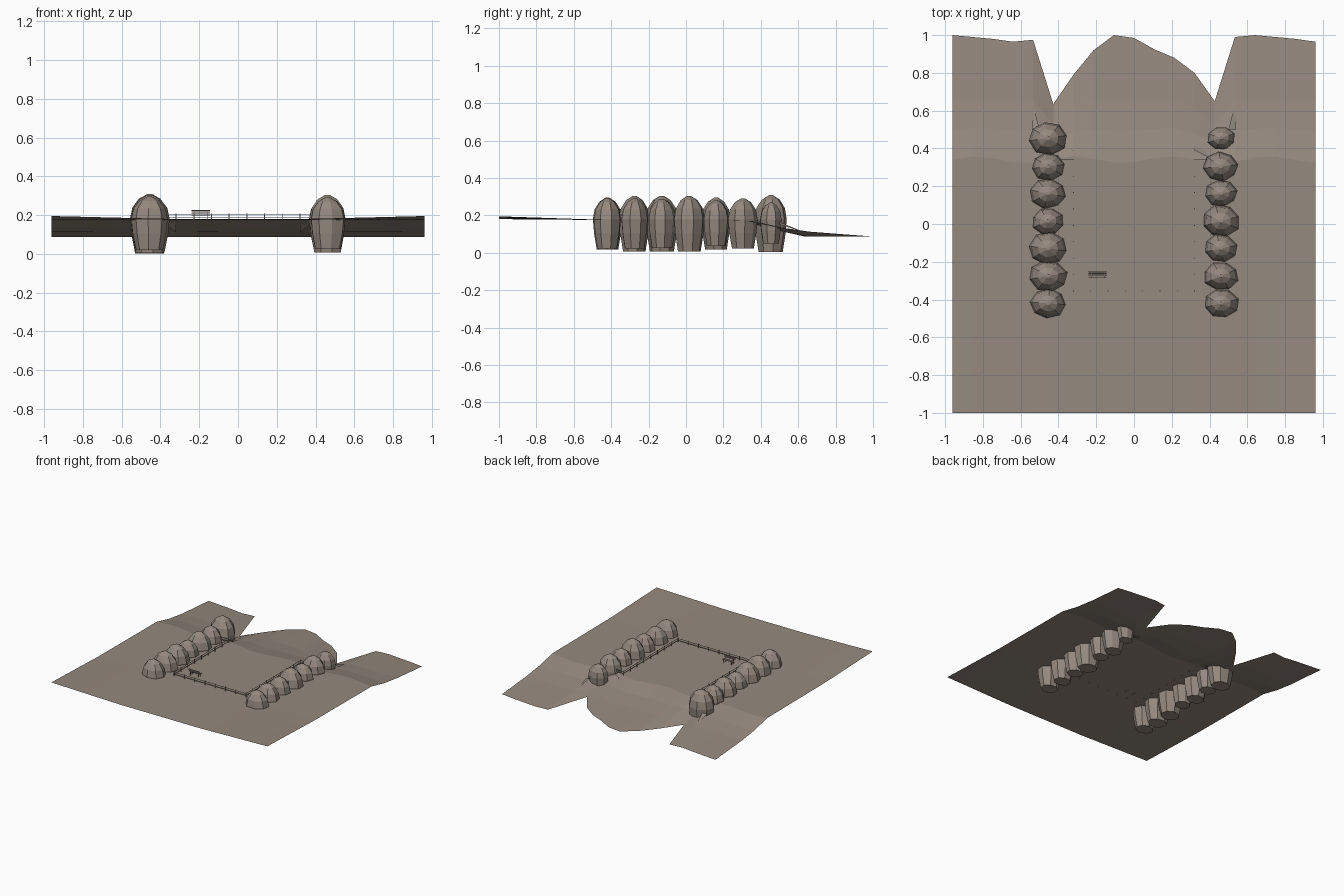
import bpy, bmesh, math, random
from mathutils import Vector

if "Cube" in bpy.data.objects:
    bpy.data.objects.remove(bpy.data.objects["Cube"])
random.seed(4)

def material(name, c):
    m = bpy.data.materials.new(name)
    m.diffuse_color = (*c, 1)
    m.use_nodes = True
    m.node_tree.nodes["Principled BSDF"].inputs["Base Color"].default_value = m.diffuse_color
    return m

STONE = material("warm grey", (0.30, 0.25, 0.21))

def finish(name, bm, mat=STONE):
    me = bpy.data.meshes.new(name)
    bm.to_mesh(me)
    bm.free()
    me.materials.append(mat)
    ob = bpy.data.objects.new(name, me)
    bpy.context.collection.objects.link(ob)
    return ob

def add_box(bm, a, b):
    r = bmesh.ops.create_cube(bm, size=1)
    for v in r["verts"]:
        v.co = Vector([(a[i] + b[i]) / 2 + v.co[i] * (b[i] - a[i]) for i in range(3)])

# Terrain sheet: raised plain, bank falling to the lower back, ragged back edge
EDGE = [1.0, .99, .98, .965, .975, .635, .79, .92, 1.0, .985,
        .925, .88, .80, .65, .99, 1.0, .99, .98, .965]
bm = bmesh.new()
cols = []
for i, back in enumerate(EDGE):
    x = (i - 9) * 0.9615 / 9
    out = max(0, abs(x) - 0.35) / 0.61
    brink = 0.34 + 0.018 * math.sin(i * 1.3)
    foot = min(0.66, brink + (back - brink) * 0.6)
    pts = [(-1, .180 + .015 * out), (-.4, .175), (brink, .171),
           ((brink + foot) / 2, .135), (foot, .113), (back, .087)]
    cols.append([bm.verts.new((x, y, z)) for y, z in pts])
for a, b in zip(cols, cols[1:]):
    for j in range(len(a) - 1):
        bm.faces.new((a[j], b[j], b[j + 1], a[j + 1]))
finish("terrain", bm)

# Steep bank flaps beside the ends of the tree rows
bm = bmesh.new()
for s in (-1, 1):
    for tri in (((.40, .35, .171), (.32, .47, .112), (.32, .39, .172)),
                ((.50, .50, .165), (.54, .50, .150), (.53, .62, .115))):
        f = bm.faces.new([bm.verts.new((s * x, y, z)) for x, y, z in tri])
        f.normal_update()
        if f.normal.z < 0:
            f.normal_flip()
finish("bank_flaps", bm)

# Rounded low-poly trees: (x, y, radius)
YS = [.455, .305, .162, .015, -.13, -.275, -.42]
ROWS = {-.455: [.105, .088, .095, .085, .102, .102, .095],
        .461: [.075, .092, .084, .102, .090, .092, .092]}
PROFILE = [(-1.6, .74), (-.7, .92), (.1, 1.0), (.65, .88), (1.08, .55), (1.31, .12)]
for x0, radii in ROWS.items():
    for k, (y0, r) in enumerate(zip(YS, radii)):
        bm = bmesh.new()
        turn, rings = random.uniform(0, .7), []
        wob = [random.uniform(.94, 1.05) for _ in range(8)]
        for h, w in PROFILE:
            ring = []
            for n in range(8):
                t = turn + n * math.pi / 4
                q = r * w * wob[n]
                ring.append(bm.verts.new((x0 + q * math.cos(t), y0 + .84 * q * math.sin(t),
                                          max(0, .171 + h * r))))
            rings.append(ring)
        for a, b in zip(rings, rings[1:]):
            for n in range(8):
                m = (n + 1) % 8
                bm.faces.new((a[n], a[m], b[m], b[n]))
        bm.faces.new(rings[0][::-1])
        bm.faces.new(rings[-1])
        finish("tree_%s_%d" % ("left" if x0 < 0 else "right", k + 1), bm)

# Post and rail fence on three sides, with short returns at the back
bm = bmesh.new()
path = [(-.39, .34), (-.32, .34), (-.32, -.355), (.32, -.355), (.32, .34), (.39, .34)]
for (xa, ya), (xb, yb) in zip(path, path[1:]):
    n = max(1, round(math.hypot(xb - xa, yb - ya) / .0915))
    for i in range(n + 1):
        x, y = xa + (xb - xa) * i / n, ya + (yb - ya) * i / n
        add_box(bm, (x - .002, y - .002, .165), (x + .002, y + .002, .209))
    for z in (.187, .202):
        add_box(bm, (min(xa, xb) - .001, min(ya, yb) - .001, z - .0015),
                (max(xa, xb) + .001, max(ya, yb) + .001, z + .0015))
finish("fence", bm)

# Slatted bench facing the open square
bm = bmesh.new()
for i in range(3):
    y = -.275 + i * .009
    add_box(bm, (-.24, y, .198), (-.145, y + .007, .201))
for z in (.207, .214, .221):
    add_box(bm, (-.24, -.285, z), (-.145, -.282, z + .005))
for x in (-.228, -.16):
    add_box(bm, (x, -.282, .171), (x + .004, -.278, .226))
    add_box(bm, (x, -.256, .171), (x + .004, -.252, .198))
    add_box(bm, (x, -.282, .194), (x + .004, -.25, .198))
finish("bench", bm)
